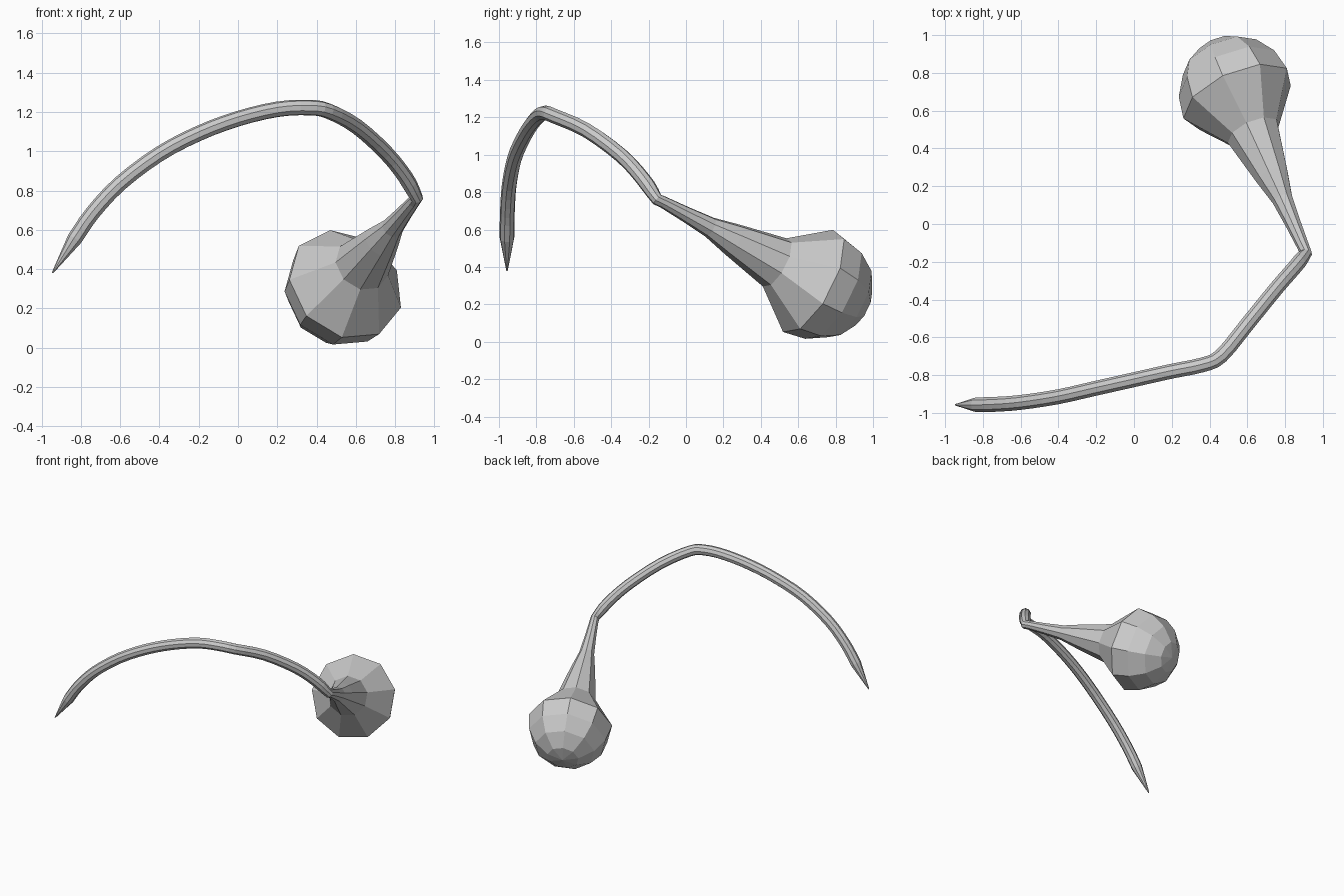
import bpy, bmesh
from math import cos, sin, radians
from mathutils import Vector

if "Cube" in bpy.data.objects:
    bpy.data.objects.remove(bpy.data.objects["Cube"])

SIDES = 9

# Bulb and neck: (distance from elbow, radius) along a straight axis
elbow = Vector((0.91, -0.15, 0.762))
axis = Vector((-0.36, 0.82, -0.44)).normalized()
bulb_profile = [(1.335, 0.002), (1.315, 0.115), (1.24, 0.22), (1.13, 0.286), (1.0, 0.31),
                (0.77, 0.146), (0.49, 0.09), (0.34, 0.056), (0.18, 0.042), (0.04, 0.033)]
rings = [(elbow + axis * t, r) for t, r in bulb_profile]

# Arched stem: path from the elbow over the top to the far end
stem = [Vector(p) for p in [
    (0.91, -0.155, 0.762), (0.85, -0.23, 0.87), (0.75, -0.345, 0.995), (0.6, -0.53, 1.13),
    (0.46, -0.7, 1.205), (0.36, -0.747, 1.222), (0.2, -0.78, 1.213), (0, -0.825, 1.165),
    (-0.2, -0.87, 1.09), (-0.4, -0.915, 0.985), (-0.6, -0.945, 0.835),
    (-0.74, -0.955, 0.685), (-0.83, -0.957, 0.555)]]


def smooth_path(pts, steps):
    """Catmull-Rom curve through the points."""
    p = [pts[0] * 2 - pts[1]] + pts + [pts[-1] * 2 - pts[-2]]
    out = []
    for i in range(1, len(p) - 2):
        a, b, c, d = p[i - 1:i + 3]
        for s in range(steps):
            t = s / steps
            out.append(0.5 * (2 * b + (c - a) * t + (2 * a - 5 * b + 4 * c - d) * t * t
                              + (3 * b - a - 3 * c + d) * t ** 3))
    return out + [pts[-1]]


path = smooth_path(stem, 3)
rings += [(p, min(0.04, 0.033 + 0.004 * i)) for i, p in enumerate(path)]

# Pointed tip
rings.append((Vector((-0.945, -0.957, 0.38)), 0.004))


def loft(name, rings, up):
    """Sweep a polygon along the rings without twisting."""
    bm = bmesh.new()
    loops = []
    for i, (p, r) in enumerate(rings):
        before = rings[max(i - 1, 0)][0]
        after = rings[min(i + 1, len(rings) - 1)][0]
        d1 = (p - before).normalized()
        d2 = (after - p).normalized()
        d = (d1 + d2).normalized()
        up = (up - d * up.dot(d)).normalized()
        side = up.cross(d)
        loops.append([bm.verts.new(p + r * (up * cos(a) + side * sin(a)))
                      for a in (radians(-5 + 360 * k / SIDES) for k in range(SIDES))])
    for a, b in zip(loops, loops[1:]):
        for k in range(SIDES):
            n = (k + 1) % SIDES
            bm.faces.new((a[k], a[n], b[n], b[k]))
    bm.faces.new(loops[0])
    bm.faces.new(loops[-1])
    bmesh.ops.recalc_face_normals(bm, faces=bm.faces)
    mesh = bpy.data.meshes.new(name)
    bm.to_mesh(mesh)
    bm.free()
    obj = bpy.data.objects.new(name, mesh)
    bpy.context.collection.objects.link(obj)
    return obj


loft("bulb_with_arched_stem", rings, Vector((0, 0, 1)))
